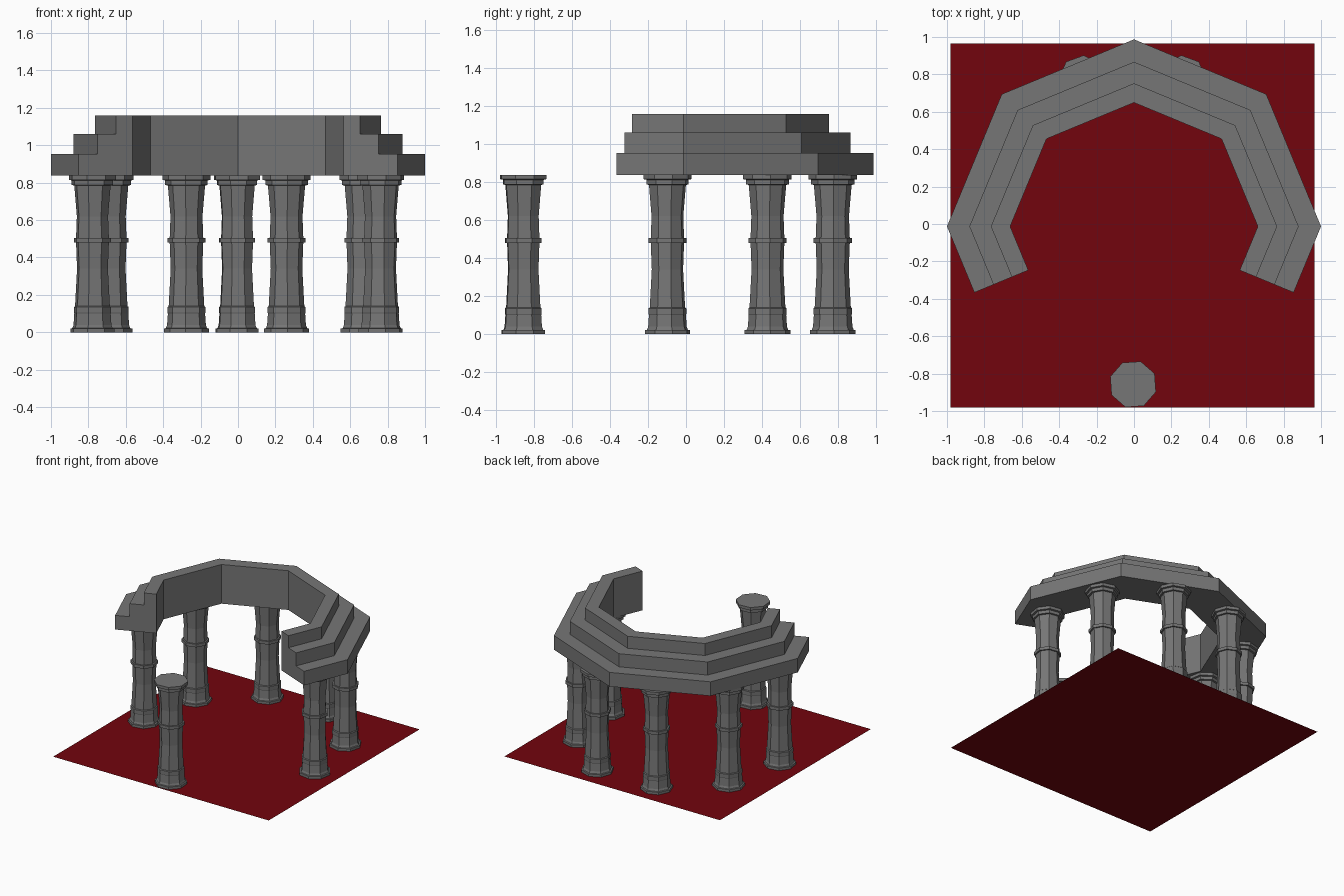
import bpy
from math import cos, sin, pi, radians

if "Cube" in bpy.data.objects:
    bpy.data.objects.remove(bpy.data.objects["Cube"])

def material(name, rgb):
    m = bpy.data.materials.new(name)
    m.diffuse_color = (*rgb, 1)
    m.use_nodes = True
    m.node_tree.nodes["Principled BSDF"].inputs["Base Color"].default_value = m.diffuse_color
    return m

STONE = material("dark_stone", (0.18, 0.18, 0.18))
RED = material("floor_red", (0.17, 0.0015, 0.004))

def make_object(name, verts, faces, mat):
    mesh = bpy.data.meshes.new(name)
    mesh.from_pydata(verts, [], faces)
    mesh.materials.append(mat)
    mesh.update()
    obj = bpy.data.objects.new(name, mesh)
    bpy.context.collection.objects.link(obj)
    return obj

# Column profile: (distance to flat side, height)
PROFILE = [(0.112, 0), (0.112, 0.02), (0.102, 0.022), (0.096, 0.038),
           (0.092, 0.10), (0.094, 0.105), (0.094, 0.135), (0.088, 0.14),
           (0.078, 0.34), (0.083, 0.48), (0.094, 0.48), (0.094, 0.505),
           (0.083, 0.505), (0.079, 0.62), (0.092, 0.785), (0.105, 0.787),
           (0.105, 0.812), (0.119, 0.815), (0.119, 0.838)]
SIDES = 8

def column(name, x, y, turn):
    verts = []
    for apothem, z in PROFILE:
        r = apothem / cos(pi / SIDES)
        for i in range(SIDES):
            a = turn + (i + 0.5) * 2 * pi / SIDES
            verts.append((r * cos(a), r * sin(a), z))
    faces = []  # open underneath, where it meets the floor
    for k in range(len(PROFILE) - 1):
        for i in range(SIDES):
            j = (i + 1) % SIDES
            faces.append((k * SIDES + i, k * SIDES + j,
                          (k + 1) * SIDES + j, (k + 1) * SIDES + i))
    top = (len(PROFILE) - 1) * SIDES
    faces.append(tuple(range(top, top + SIDES)))
    obj = make_object(name, verts, faces, STONE)
    obj.location = (x, y, 0)

# Six columns under the broken ring, on a nine-step circle
for n, deg in enumerate((-10, 30, 70, 110, 150, 190)):
    a = radians(deg)
    column(f"ring_column_{n + 1}", -0.008 + 0.782 * cos(a), 0.038 + 0.782 * sin(a), a)

# Free-standing column at the front
column("front_column", -0.005, -0.857, -pi / 2 + radians(4))

# Stepped stone ring: cross-section swept round six octagon sides, two of them halved
SECTION = [(0.662, 0.838), (1.0, 0.838), (1.0, 0.953), (0.88, 0.953),
           (0.88, 1.06), (0.765, 1.06), (0.765, 1.158), (0.662, 1.158)]
N = len(SECTION)
stations = [(-22.5, cos(pi / 8))] + [(d, 1) for d in range(0, 181, 45)] + [(202.5, cos(pi / 8))]
verts = [(r * s * cos(radians(d)), -0.013 + r * s * sin(radians(d)), z)
         for d, s in stations for r, z in SECTION]
faces = []
for k in range(len(stations) - 1):
    for i in range(N):
        j = (i + 1) % N
        faces.append((k * N + i, (k + 1) * N + i, (k + 1) * N + j, k * N + j))
# End caps
last = (len(stations) - 1) * N
faces.append(tuple(range(N)))
faces.append(tuple(last + i for i in reversed(range(N))))
make_object("stepped_ring", verts, faces, STONE)

# Red floor
make_object("floor", [(-0.982, -0.982, 0), (0.965, -0.982, 0),
                      (0.965, 0.965, 0), (-0.982, 0.965, 0)], [(0, 1, 2, 3)], RED)
